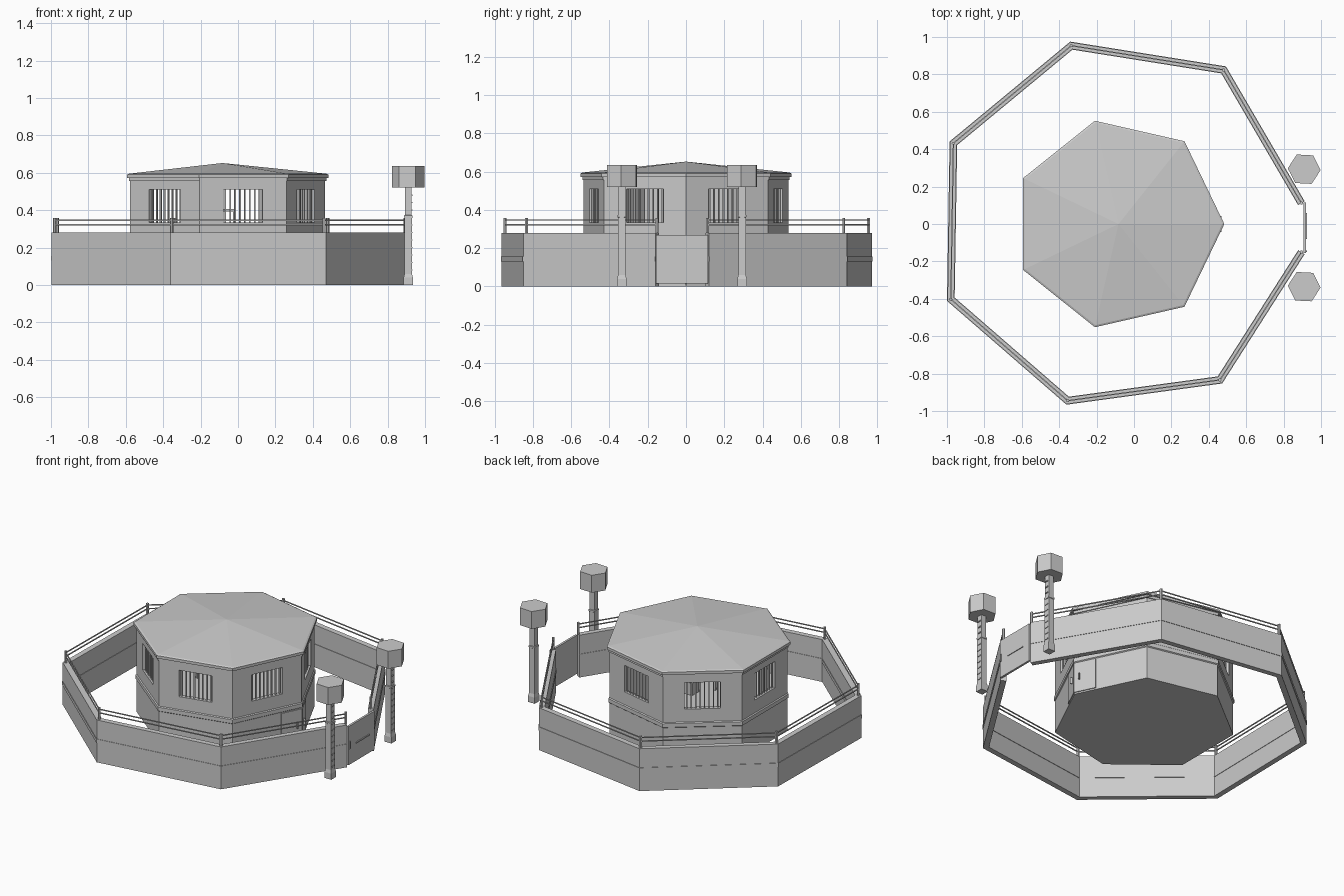
import bpy, bmesh
from math import cos, sin, pi, radians
from mathutils import Vector, Matrix

cube = bpy.data.objects.get("Cube")
if cube:
    bpy.data.objects.remove(cube)

grey = bpy.data.materials.new("stone_grey")
grey.use_nodes = True
grey.diffuse_color = (0.6, 0.6, 0.6, 1)
grey.node_tree.nodes["Principled BSDF"].inputs["Base Color"].default_value = (0.6, 0.6, 0.6, 1)


def finish(name, bm):
    bmesh.ops.recalc_face_normals(bm, faces=bm.faces)
    mesh = bpy.data.meshes.new(name)
    bm.to_mesh(mesh)
    bm.free()
    mesh.materials.append(grey)
    ob = bpy.data.objects.new(name, mesh)
    bpy.context.collection.objects.link(ob)
    return ob


def add_box(bm, center, size, angle=0.0):
    m = Matrix.Translation(center) @ Matrix.Rotation(angle, 4, 'Z') @ Matrix.Diagonal((*size, 1))
    bmesh.ops.create_cube(bm, size=1, matrix=m)


def box(name, center, size, angle=0.0):
    bm = bmesh.new()
    add_box(bm, center, size, angle)
    return finish(name, bm)


def loft(name, profile, sides, center, turn=0.0):
    """Stack of regular polygons from (radius, height) pairs, closed at both ends."""
    bm = bmesh.new()
    rings = []
    for r, z in profile:
        rings.append([bm.verts.new((center[0] + r * cos(turn + 2 * pi * i / sides),
                                    center[1] + r * sin(turn + 2 * pi * i / sides), z))
                      for i in range(sides)])
    for a, b in zip(rings, rings[1:]):
        for i in range(sides):
            j = (i + 1) % sides
            bm.faces.new((a[i], a[j], b[j], b[i]))
    bm.faces.new(rings[0])
    bm.faces.new(rings[-1])
    bmesh.ops.remove_doubles(bm, verts=bm.verts, dist=0.0001)
    return finish(name, bm)


def offset(path, d):
    """Shift an open path to its left with mitred corners."""
    out = []
    for i, p in enumerate(path):
        normals = []
        for a, b in ((i - 1, i), (i, i + 1)):
            if a >= 0 and b < len(path):
                t = (path[b] - path[a]).normalized()
                normals.append(Vector((-t.y, t.x)))
        n = sum(normals, Vector((0, 0))).normalized()
        out.append(p + n * d / n.dot(normals[0]))
    return out


def path_wall(name, path, d0, d1, z0, z1):
    bm = bmesh.new()
    outer, inner = offset(path, d0), offset(path, d1)
    rings = [[bm.verts.new((*p, z)) for p, z in ((o, z0), (o, z1), (n, z1), (n, z0))]
             for o, n in zip(outer, inner)]
    for a, b in zip(rings, rings[1:]):
        for k in range(4):
            m = (k + 1) % 4
            bm.faces.new((a[k], b[k], b[m], a[m]))
    bm.faces.new(rings[0])
    bm.faces.new(rings[-1])
    return finish(name, bm)


# Seven-sided house: shell with a window opening in every wall
CX, R, SIDES = -0.083, 0.548, 7
STEP = 2 * pi / SIDES
APOTHEM, SIDE = R * cos(STEP / 2), 2 * R * sin(STEP / 2)
WIN_W, WIN_LOW, WIN_HIGH = 0.215, 0.335, 0.51
corners = [Vector((CX + R * cos(i * STEP), R * sin(i * STEP))) for i in range(SIDES)]

bm = bmesh.new()
columns = []
for i in range(SIDES):
    a, b = corners[i], corners[(i + 1) % SIDES]
    for f in (0, 0.5 - WIN_W / SIDE / 2, 0.5 + WIN_W / SIDE / 2):
        p = a.lerp(b, f)
        columns.append([bm.verts.new((*p, z)) for z in (0, WIN_LOW, WIN_HIGH, 0.58)])
for c in range(len(columns)):
    a, b = columns[c], columns[(c + 1) % len(columns)]
    for row in range(3):
        if not (c % 3 == 1 and row == 1):
            bm.faces.new((a[row], b[row], b[row + 1], a[row + 1]))
shell = finish("house_walls", bm)
solid = shell.modifiers.new("thickness", 'SOLIDIFY')
solid.thickness = 0.03
solid.offset = -1
solid.use_even_offset = True

# Floors, belt and shallow roof
loft("ground_floor", [(R - 0.01, 0), (R - 0.01, 0.015)], SIDES, (CX, 0))
loft("upper_floor", [(R - 0.02, 0.255), (R - 0.02, 0.27)], SIDES, (CX, 0))
loft("wall_belt", [(R, 0.215), (R + 0.007, 0.22), (R + 0.007, 0.245), (R, 0.25)], SIDES, (CX, 0))
loft("roof", [(0.54, 0.555), (0.555, 0.555), (0.555, 0.572), (0.566, 0.572),
              (0.566, 0.59), (0.555, 0.595), (0, 0.652)], SIDES, (CX, 0))

# Window bars
bm = bmesh.new()
for i in range(SIDES):
    ang = (i + 0.5) * STEP
    out, along = Vector((cos(ang), sin(ang), 0)), Vector((-sin(ang), cos(ang), 0))
    mid = Vector((CX, 0, (WIN_LOW + WIN_HIGH) / 2)) + out * (APOTHEM - 0.015)
    for k in range(8):
        add_box(bm, mid + along * (k - 3.5) * WIN_W / 8, (0.008, 0.008, WIN_HIGH - WIN_LOW), ang)
finish("window_bars", bm)

# Folding door around the house corner that faces the gate
for side, label in ((1, "left"), (-1, "right")):
    ang = side * STEP / 2
    out, along = Vector((cos(ang), sin(ang), 0)), Vector((-sin(ang), cos(ang), 0))
    mid = Vector((CX, 0, 0.11)) + out * (APOTHEM + 0.002) - along * side * (SIDE / 2 - 0.07)
    box("door_" + label, mid, (0.008, 0.14, 0.2), ang)
    box("door_handle_" + label, mid + out * 0.01 - along * side * 0.035, (0.015, 0.008, 0.04), ang)

# Furniture glimpsed through the windows
box("table_top", (-0.12, -0.05, 0.4), (0.22, 0.14, 0.012))
for sx in (-1, 1):
    for sy in (-1, 1):
        box("table_leg", (-0.12 + sx * 0.1, -0.05 + sy * 0.06, 0.332), (0.012, 0.012, 0.125))
box("stool", (-0.12, 0.12, 0.31), (0.07, 0.07, 0.08))

# Perimeter wall, open at the gate
path = [Vector(p) for p in ((0.91, 0.12), (0.49, 0.84), (-0.34, 0.972), (-0.983, 0.44),
                            (-0.997, -0.41), (-0.36, -0.963), (0.47, -0.85), (0.91, -0.16))]
path_wall("perimeter_wall", path, 0, 0.035, 0, 0.28)
path_wall("perimeter_belt", path, -0.003, 0.038, 0.13, 0.155)

# Railing on the wall
line = offset(path, 0.0175)
for z in (0.322, 0.346):
    path_wall("rail", path, 0.0145, 0.0205, z - 0.003, z + 0.003)
for p in line:
    loft("rail_post", [(0.009, 0.28), (0.009, 0.358)], 6, p)

# Gate with slot plate, handle and frame posts
box("gate", (0.912, -0.02, 0.142), (0.014, 0.272, 0.255))
box("gate_slot", (0.92, -0.01, 0.135), (0.008, 0.14, 0.008))
box("gate_handle", (0.918, -0.145, 0.145), (0.014, 0.008, 0.05))

# Lamp towers beside the gate
for y, label in ((0.293, "left"), (-0.335, "right")):
    c = (0.91, y)
    loft("lamp_pole_" + label, [(0.035, 0), (0.035, 0.04), (0.028, 0.06), (0.028, 0.36),
                                (0.032, 0.362), (0.032, 0.372), (0.025, 0.374), (0.025, 0.53)],
         4, c, pi / 4)
    loft("lamp_head_" + label, [(0.088, 0.52), (0.088, 0.635)], 6, c, radians(-3))
    bm = bmesh.new()
    for k in range(11):
        add_box(bm, (0.93, y, 0.08 + k * 0.04), (0.008, 0.024, 0.006))
    finish("lamp_rungs_" + label, bm)
